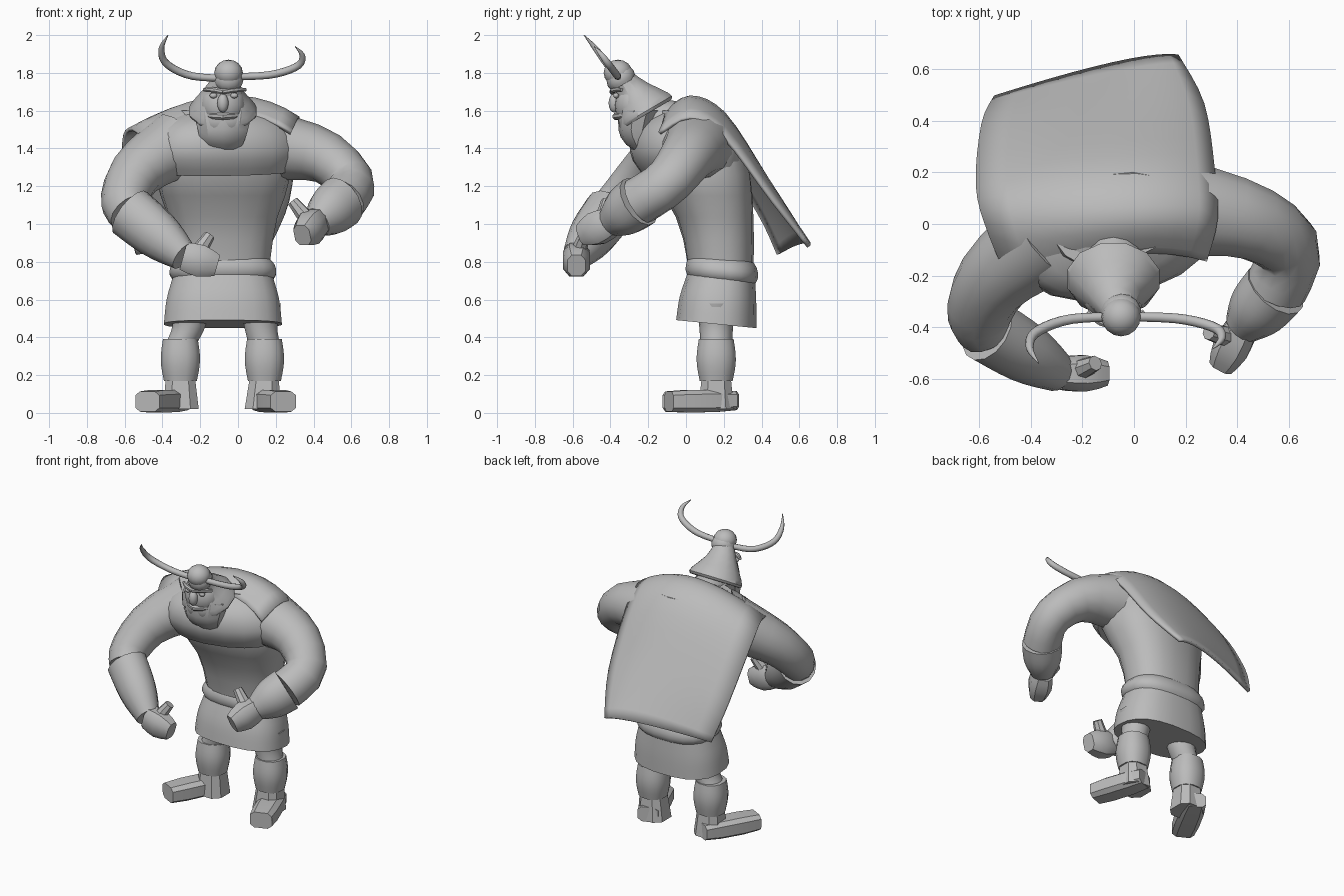
import bpy, bmesh
from math import cos, sin, pi, radians, copysign
from mathutils import Vector, Matrix

cube = bpy.data.objects.get("Cube")
if cube:
    bpy.data.objects.remove(cube)

COLOUR = (.5, .5, .5, 1)
grey = bpy.data.materials.new("plain_grey")
grey.use_nodes = True
grey.diffuse_color = COLOUR
grey.node_tree.nodes["Principled BSDF"].inputs["Base Color"].default_value = COLOUR
UP = Vector((0, 0, 1))


def finish(name, bm, angle):
    """Turn a bmesh into a smooth object that keeps its sharp edges."""
    bmesh.ops.recalc_face_normals(bm, faces=bm.faces)
    mesh = bpy.data.meshes.new(name)
    bm.to_mesh(mesh)
    bm.free()
    mesh.materials.append(grey)
    mesh.shade_smooth()
    mesh.set_sharp_from_angle(angle=radians(angle))
    obj = bpy.data.objects.new(name, mesh)
    bpy.context.collection.objects.link(obj)
    return obj


def blend(keys, t):
    """Smooth spline through evenly spaced keys, numbers or vectors."""
    last = len(keys) - 1
    i = min(int(t * last), last - 1)
    t = t * last - i
    a, b, c, d = (keys[max(0, min(last, i + step))] for step in (-1, 0, 1, 2))
    return b + t / 2 * (c - a + t * (2 * a - 5 * b + 4 * c - d + t * (3 * (b - c) + d - a)))


def bridge(bm, rows, closed):
    """Join neighbouring rows of vertices with quads."""
    for low, high in zip(rows, rows[1:]):
        count = len(low)
        for k in range(count if closed else count - 1):
            after = (k + 1) % count
            bm.faces.new((low[k], low[after], high[after], high[k]))


def sweep(name, path, radii, sides=14, flat=1, axis=None, twist=(0, 0), square=1, tilt=0,
          sections=9, angle=40):
    """Skin a round or boxy section along a path, or stacked along a fixed axis."""
    path = [Vector(p) for p in path]
    times = [i / (sections - 1) for i in range(sections)]
    centres = [blend(path, t) for t in times]
    bm = bmesh.new()
    rings, across = [], None
    for i, (t, centre) in enumerate(zip(times, centres)):
        ahead = Vector(axis) if axis else centres[min(i + 1, sections - 1)] - centres[max(i - 1, 0)]
        ahead.normalize()
        if across is None:
            across = UP.cross(ahead) if UP.cross(ahead).length > .01 else Vector((1, 0, 0))
        across = (across - ahead * across.dot(ahead)).normalized()
        over = ahead.cross(across)
        turn = Matrix.Rotation(radians(blend(twist, t)), 3, ahead)
        radius = blend(radii, t)
        ring = []
        for k in range(sides):
            around = 2 * pi * (k + .5) / sides
            c, s = (copysign(abs(w) ** square, w) for w in (cos(around), sin(around)))
            offset = turn @ (across * c + over * s * flat) * radius
            offset.z += tilt * offset.y
            ring.append(bm.verts.new(centre + offset))
        rings.append(ring)
    bridge(bm, rings, True)
    for end in (rings[0], rings[-1]):
        bm.faces.new(end)
    return finish(name, bm, angle)


def ball(name, centre, size):
    bm = bmesh.new()
    place = Matrix.LocRotScale(Vector(centre), None, Vector(size))
    bmesh.ops.create_uvsphere(bm, u_segments=16, v_segments=8, radius=1, matrix=place)
    return finish(name, bm, 50)


def mid(y, z):
    """A point on the body's middle plane, which stands a little to the right."""
    return Vector((-.08, y, z))


# Torso, chest covering and neck
sweep("torso", [mid(.19, .7), mid(.16, 1), mid(.07, 1.3), mid(.02, 1.6)], [.24, .28, .36, .24],
      sides=20, flat=.7, axis=UP, twist=(0, 16), square=.85)
sweep("chest_covering", [mid(.04, 1.28), mid(0, 1.4), mid(-.02, 1.54), mid(0, 1.63)],
      [.37, .41, .33, .12], sides=20, flat=.68, axis=UP, twist=(12, 18), square=.85, tilt=.1)
sweep("neck", [mid(0, 1.5), mid(-.22, 1.58)], [.14, .1])

# Skirt and belt
waist = dict(sides=20, flat=.68, axis=UP, square=.8, tilt=-.1)
sweep("skirt", [mid(.16, .47), mid(.17, .6), mid(.19, .74)], [.315, .3, .26], **waist)
sweep("belt", [mid(.19, .7), mid(.19, .82)], [.26, .285, .275, .24], sections=7, **waist)

# Cape: a sheet arched between its left edge, spine and right edge
edges = {
    "left": [(.28, -.14, 1.48), (.32, .02, 1.56), (.31, .2, 1.46), (.27, .46, 1.12), (.17, .65, .88)],
    "spine": [mid(-.12, 1.58), mid(.02, 1.67), mid(.2, 1.58), mid(.42, 1.24), mid(.62, .9)],
    "right": [(-.46, -.27, 1.4), (-.56, -.04, 1.5), (-.61, .14, 1.42), (-.59, .38, 1.07), (-.54, .49, .84)],
}
bm = bmesh.new()
rows = []
for i in range(17):
    left, spine, right = (blend([Vector(p) for p in edge], i / 16) for edge in edges.values())
    row = []
    for k in range(-5, 6):
        s = k / 5
        row.append(bm.verts.new(left * (s * s - s) / 2 + spine * (1 - s * s) + right * (s * s + s) / 2))
    rows.append(row)
bridge(bm, rows, False)
cape = finish("cape", bm, 50)
cloth = cape.modifiers.new("cloth_thickness", "SOLIDIFY")
cloth.thickness = .02
cloth.offset = 0

# Arms: sleeve radius, then shoulder, upper arm, elbow, cuff, wrist, knuckles and thumb tip
arms = {
    "left": (.13, [(.2, .06, 1.41), (.45, .01, 1.36), (.6, -.1, 1.22), (.55, -.25, 1.12),
                   (.42, -.4, 1.01), (.34, -.55, .94), (.29, -.42, 1.12)]),
    "right": (.12, [(-.33, -.04, 1.42), (-.53, -.2, 1.28), (-.6, -.34, 1.13), (-.57, -.41, 1.06),
                    (-.29, -.58, .83), (-.11, -.58, .78), (-.15, -.54, .94)]),
}
for side, (sleeve, points) in arms.items():
    points = [Vector(p) for p in points]
    cuff, wrist, knuckles, thumb = points[3:]
    sweep(f"{side}_arm", points[:4], [.19, .15, .13, sleeve], flat=.95)
    sweep(f"{side}_gauntlet", [cuff, wrist], [.13, .12, .075], flat=1.1)
    sweep(f"{side}_hand", [wrist, knuckles], [.065, .075, .05], sides=8, flat=1.2, square=.7, sections=5)
    sweep(f"{side}_thumb", [wrist.lerp(knuckles, .3), thumb], [.05, .03], sides=8, sections=4)

# Legs and boots, each with its toes turned out
for side, shin, hip, heel, toe in (("left", .14, .12, .12, .24), ("right", -.305, -.26, -.3, -.48)):
    y = .16
    sweep(f"{side}_thigh", [(hip, y, .58), (hip, y, .46), (shin, y, .36)], [.11, .09, .085], axis=UP)
    sweep(f"{side}_boot_shaft", [(shin, y, .39), (shin, y, .17)], [.095, .107, .09],
          sides=12, axis=UP, square=.85)
    ankle = (shin + heel) / 2
    sweep(f"{side}_ankle", [(shin, y, .2), (ankle, y, .02)], [.08, .1],
          sides=8, axis=UP, square=.7, sections=4)
    sweep(f"{side}_foot", [(heel, y + .09, .065), (toe, y - .25, .06)], [.07, .085, .075],
          sides=8, flat=.75, square=.55, sections=4, angle=30)

# Face, beard and moustache
ball("face", mid(-.28, 1.63), (.12, .1, .12))
ball("nose", mid(-.38, 1.64), (.03, .03, .05))
sweep("beard", [mid(-.24, 1.6), mid(-.26, 1.5), mid(-.24, 1.42), (-.05, -.18, 1.33)],
      [.165, .14, .11, .01], sides=10, flat=.7, axis=UP, sections=7, angle=30)
sweep("moustache", [(-.25, -.22, 1.59), mid(-.37, 1.57), (.09, -.22, 1.59)], [.01, .02, .01], sides=8)
for side, x in (("left", -.02), ("right", -.13)):
    ball(f"{side}_eye", (x, -.37, 1.68), (.02, .015, .015))
    sweep(f"{side}_brow", [mid(-.39, 1.7), (x, -.38, 1.71), (2 * x + .08, -.34, 1.71)],
          [.015, .015, .01], sides=8)

# Tilted helmet with a banded knob
knob = Vector((-.05, -.36, 1.8))
lean = (0, -.5, .85)
sweep("helmet", [mid(-.21, 1.58), mid(-.22, 1.61), mid(-.29, 1.71), knob], [.175, .18, .1, .06],
      sides=12, flat=.9, axis=lean, angle=30)
ball("helmet_knob", knob, (.076, .076, .07))
sweep("knob_band", [knob + Vector((0, .03, -.06)), knob], [.07, .08, .07], axis=lean, sections=5)

# Horns: one curve, the left one wider and lower
horn = [(0, 0, -.03), (.2, -.01, -.015), (.33, -.06, .05), (.355, -.12, .13), (.32, -.18, .2)]
for side, stretch in (("left", (1.1, .7, .7)), ("right", (-1, 1, 1))):
    curve = [knob + Matrix.Diagonal(stretch) @ Vector(p) for p in horn]
    sweep(f"{side}_horn", curve, [.018, .02, .02, .015, .002], sides=10, sections=18)
